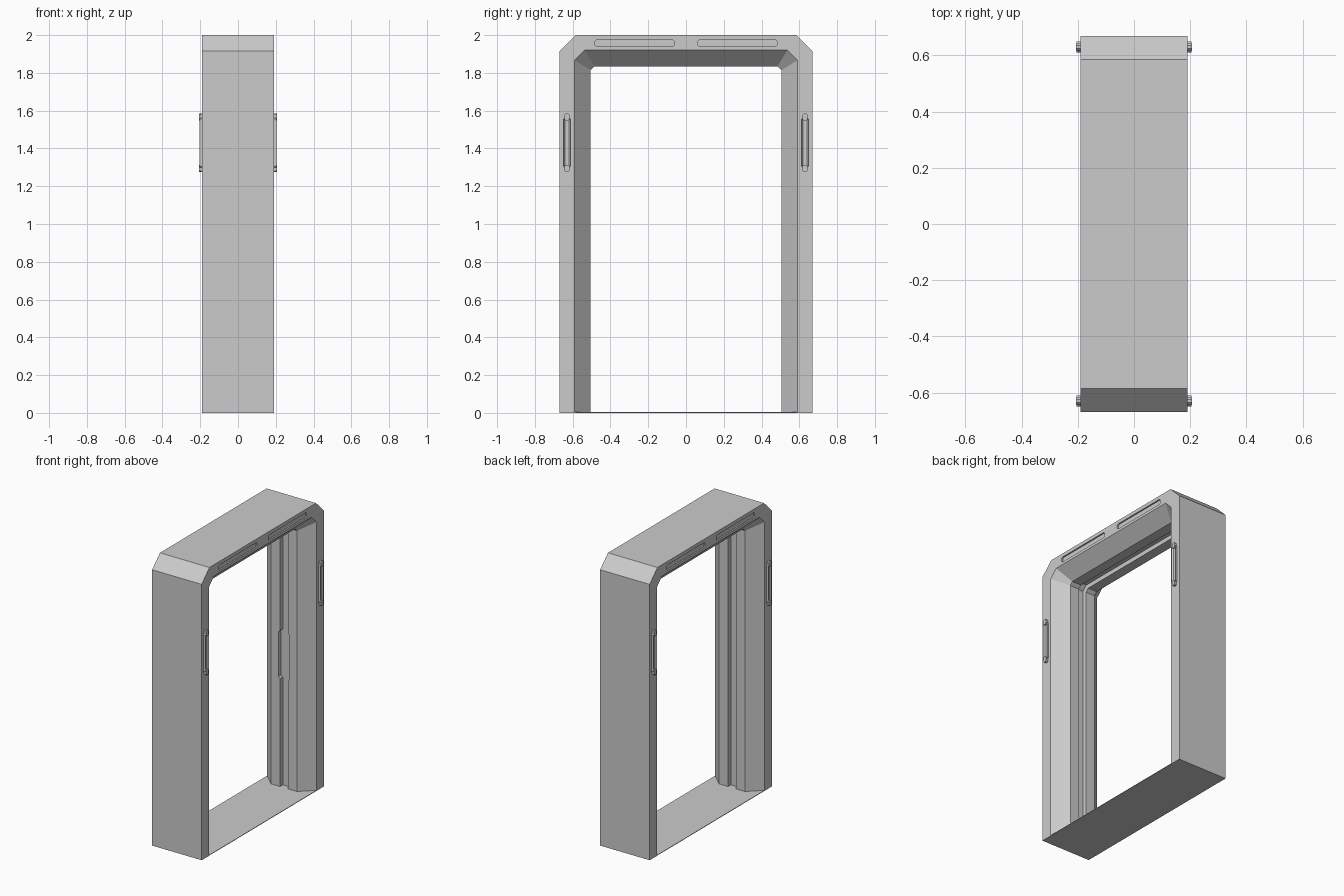
import bpy, bmesh
from mathutils import Vector

cube = bpy.data.objects.get("Cube")
if cube:
    bpy.data.objects.remove(cube, do_unlink=True)

grey = bpy.data.materials.new("light grey")
grey.use_nodes = True
GREY = (0.6, 0.6, 0.6, 1)
grey.diffuse_color = GREY
grey.node_tree.nodes["Principled BSDF"].inputs["Base Color"].default_value = GREY

HALF_X, HALF_Y, TOP = 0.19, 0.67, 2.0
X, Y, Z = Vector((1, 0, 0)), Vector((0, 1, 0)), Vector((0, 0, 1))


def finish(bm, name):
    bmesh.ops.recalc_face_normals(bm, faces=bm.faces)
    mesh = bpy.data.meshes.new(name)
    bm.to_mesh(mesh)
    bm.free()
    mesh.materials.append(grey)
    ob = bpy.data.objects.new(name, mesh)
    bpy.context.collection.objects.link(ob)
    return ob


def octagon(name, centre, along, across, out, length, width, cut, depth, rim=0):
    """Long plate with clipped corners, standing out from centre; optional sunk middle."""
    bm = bmesh.new()
    l, w = length / 2, width / 2
    quarter = [(l, w - cut), (l - cut, w)]
    outline = (quarter + [(-a, b) for a, b in reversed(quarter)]
               + [(-a, -b) for a, b in quarter] + [(a, -b) for a, b in reversed(quarter)])
    base = bm.faces.new([bm.verts.new(centre + along * a + across * b) for a, b in outline])
    up = bmesh.ops.extrude_face_region(bm, geom=[base])["geom"]
    bmesh.ops.translate(bm, vec=out * depth, verts=[v for v in up if isinstance(v, bmesh.types.BMVert)])
    cap = next(f for f in up if isinstance(f, bmesh.types.BMFace))
    if rim:
        bmesh.ops.inset_region(bm, faces=[cap], thickness=rim)
        bmesh.ops.translate(bm, vec=out * -depth * 0.6, verts=cap.verts)
    return finish(bm, name)


def carve(target, cutter):
    mod = target.modifiers.new("recess", "BOOLEAN")
    mod.operation = "DIFFERENCE"
    mod.solver = "EXACT"
    mod.object = cutter
    bpy.context.view_layer.objects.active = target
    bpy.ops.object.modifier_apply(modifier=mod.name)
    bpy.data.objects.remove(cutter, do_unlink=True)


# Door frame: a grooved section swept up, across and down with clipped corners
half = [(HALF_X, 0), (HALF_X, 0.08), (0.10, 0.165), (0.03, 0.165), (0.03, 0.135)]
section = half + [(-x, t) for x, t in reversed(half)]


def path(x, inset):
    y, z, clip = HALF_Y - inset, TOP - inset, 0.085 - 0.39 * inset
    side = [(y, 0), (y, z - clip), (y - clip, z)]
    return [(x, -a, b) for a, b in side] + [(x, a, b) for a, b in reversed(side)]


bm = bmesh.new()
rails = [[bm.verts.new(p) for p in path(x, t)] for x, t in section]
for a, b in zip(rails, rails[1:] + rails[:1]):
    for i in range(len(a) - 1):
        bm.faces.new((a[i], a[i + 1], b[i + 1], b[i]))
for end in (0, -1):
    bm.faces.new([r[end] for r in rails])
frame = finish(bm, "door_frame")

# Shallow slots on both sides of the lintel
for sx in (-1, 1):
    for sy in (-1, 1):
        carve(frame, octagon("slot_cutter", Vector((sx * 0.18, sy * 0.272, 1.957)),
                             Y, Z, X * sx, 0.42, 0.036, 0.008, 0.03))

# Latch pocket widening the groove in one jamb
carve(frame, octagon("pocket_cutter", Vector((0, 0.49, 0.92)), Z, X, Y, 0.34, 0.085, 0.015, 0.044))

# Side lamps on each jamb, with narrow end tabs
for sx, side in ((-1, "right"), (1, "left")):
    for sy, face in ((-1, "front"), (1, "back")):
        spot = Vector((sx * (HALF_X - 0.002), sy * 0.63, 1.43))
        octagon(f"lamp_{face}_{side}", spot, Z, Y, X * sx, 0.27, 0.038, 0.01, 0.016, 0.008)
        for sz, tip in ((-1, "lower"), (1, "upper")):
            octagon(f"lamp_{tip}_tab_{face}_{side}", spot + Z * sz * 0.136, Z, Y, X * sx,
                    0.038, 0.024, 0.006, 0.018)

# Thin threshold across the whole footprint
bm = bmesh.new()
bmesh.ops.create_cube(bm, size=1)
bmesh.ops.scale(bm, vec=(HALF_X * 2, HALF_Y * 2, 0.004), verts=bm.verts)
bmesh.ops.translate(bm, vec=Z * 0.002, verts=bm.verts)
finish(bm, "threshold")
